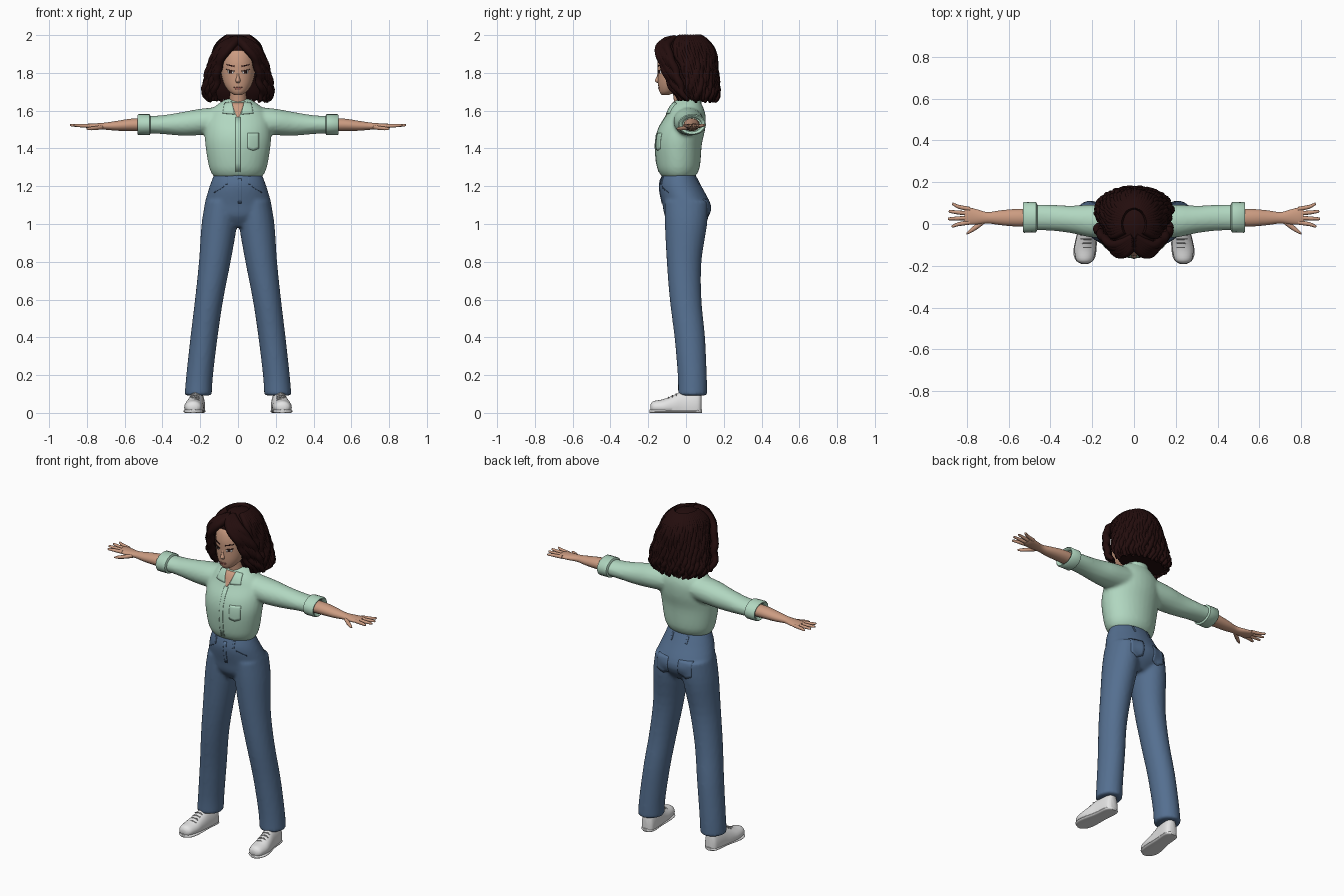
import bpy, bmesh, math, random
from math import sin, cos, pi

random.seed(4)
cube = bpy.data.objects.get("Cube")
if cube:
    bpy.data.objects.remove(cube, do_unlink=True)
SIDES = (("left", 1), ("right", -1))


def material(name, r, g, b):
    m = bpy.data.materials.new(name)
    m.use_nodes = True
    m.diffuse_color = (r, g, b, 1)
    bsdf = next(n for n in m.node_tree.nodes if n.type == "BSDF_PRINCIPLED")
    bsdf.inputs["Base Color"].default_value = (r, g, b, 1)
    bsdf.inputs["Roughness"].default_value = 0.8
    return m


mint = material("mint cotton", .44, .68, .53)
denim = material("blue denim", .09, .16, .28)
seam = material("dark denim", .04, .075, .14)
skin = material("warm skin", .6, .33, .22)
hair_col = material("dark brown hair", .017, .004, .004)
white = material("white leather", .78, .78, .78)
grey = material("grey trim", .4, .4, .4)
lip = material("lips", .4, .14, .11)
dark = material("eye dark", .03, .012, .01)


def smooth(rings, steps):
    """Catmull-Rom interpolation between rings."""
    out = []
    for i in range(len(rings) - 1):
        quad = [rings[min(max(i + k, 0), len(rings) - 1)] for k in (-1, 0, 1, 2)]
        for j in range(steps):
            t = j / steps
            out.append([b + t / 2 * (c - a + t * (2*a - 5*b + 4*c - d + t * (3*(b - c) + d - a)))
                        for a, b, c, d in zip(*quad)])
    return out + [list(rings[-1])]


def add_loft(bm, rings, axis, side=1, steps=4, sides=20, floor=None):
    """Ellipse rings: position on axis, two centre values, two radii."""
    loops = []
    for pos, ca, cb, ra, rb in smooth(rings, steps):
        loop = []
        for k in range(sides):
            a = 2 * pi * k / sides
            co = [ca + ra * cos(a), cb + rb * sin(a)]
            co.insert(axis, pos)
            co[0] *= side
            if floor is not None:
                co[2] = max(floor, co[2])
            loop.append(bm.verts.new(co))
        loops.append(loop)
    for p, q in zip(loops, loops[1:]):
        for k in range(sides):
            n = (k + 1) % sides
            bm.faces.new((p[k], p[n], q[n], q[k]))
    bm.faces.new(loops[0])
    bm.faces.new(loops[-1])


def finish(name, bm, mat):
    bmesh.ops.recalc_face_normals(bm, faces=bm.faces)
    for f in bm.faces:
        f.smooth = True
    me = bpy.data.meshes.new(name)
    bm.to_mesh(me)
    bm.free()
    me.set_sharp_from_angle(angle=math.radians(50))
    me.materials.append(mat)
    ob = bpy.data.objects.new(name, me)
    bpy.context.collection.objects.link(ob)
    return ob


def loft(name, rings, axis, mat, **kw):
    bm = bmesh.new()
    add_loft(bm, rings, axis, **kw)
    return finish(name, bm, mat)


def weld(ob):
    """Fuse overlapping closed lofts into one soft garment."""
    m = ob.modifiers.new("weld", "REMESH")
    m.mode = "VOXEL"
    m.voxel_size = .01
    m.use_smooth_shade = True
    s = ob.modifiers.new("soften", "SMOOTH")
    s.iterations = 4


def plate(name, corners, target, mat, front=True, droop=0, thick=.006):
    """Thin four-cornered patch (x, z) projected on a surface along y."""
    n = 6
    a, b, c, d = corners
    bm = bmesh.new()
    grid = []
    for i in range(n + 1):
        for j in range(n + 1):
            u, v = i / n, j / n
            x, z = [(1-v) * ((1-u)*a[k] + u*b[k]) + v * ((1-u)*d[k] + u*c[k]) for k in (0, 1)]
            z -= droop * v * (1 - abs(2*u - 1))
            grid.append(bm.verts.new((x, -.6 if front else .6, z)))
    for i in range(n):
        for j in range(n):
            k = i * (n + 1) + j
            bm.faces.new((grid[k], grid[k+1], grid[k+n+2], grid[k+n+1]))
    ob = finish(name, bm, mat)
    w = ob.modifiers.new("project", "SHRINKWRAP")
    w.target = target
    w.wrap_method = "PROJECT"
    w.use_project_y = True
    w.use_positive_direction = front
    w.use_negative_direction = not front
    s = ob.modifiers.new("thickness", "SOLIDIFY")
    s.thickness = thick
    s.offset = 0


def box(x0, x1, z0, z1, s=1):
    return [(s*x0, z1), (s*x1, z1), (s*x1, z0), (s*x0, z0)]


def strands(name, paths, mat, depth):
    """Tapered tubes along point paths."""
    cu = bpy.data.curves.new(name, "CURVE")
    cu.dimensions = "3D"
    cu.bevel_depth = depth
    cu.bevel_resolution = 2
    cu.use_fill_caps = True
    for path in paths:
        sp = cu.splines.new("POLY")
        sp.points.add(len(path) - 1)
        for i, (pt, co) in enumerate(zip(sp.points, path)):
            pt.co = (*co, 1)
            pt.radius = 1 - .55 * (i / (len(path) - 1)) ** 4
        sp.use_smooth = True
    cu.materials.append(mat)
    ob = bpy.data.objects.new(name, cu)
    bpy.context.collection.objects.link(ob)


# Jeans
bm = bmesh.new()
add_loft(bm, [(1.275, 0, -.04, .122, .083), (1.2, 0, -.03, .15, .112), (1.1, 0, .004, .178, .128),
              (1.04, 0, .004, .17, .115), (.985, 0, 0, .1, .07)], 2, sides=32)
for _, s in SIDES:
    add_loft(bm, [(1.12, .088, .002, .085, .115), (1, .099, 0, .094, .112), (.8, .123, -.01, .084, .092),
                  (.6, .153, -.002, .075, .084), (.4, .18, .02, .072, .081),
                  (.2, .203, .033, .071, .077), (.092, .211, .035, .072, .077)], 2, side=s, sides=24)
jeans = finish("jeans", bm, denim)
weld(jeans)
plate("fly", box(0, .018, 1.11, 1.24), jeans, denim)
for side, s in SIDES:
    plate(side + "_front_pocket_seam", [(s*.075, 1.2), (s*.125, 1.17), (s*.125, 1.165), (s*.075, 1.195)],
          jeans, seam, thick=.004)
    plate(side + "_back_pocket", box(.035, .115, 1.04, 1.13, s), jeans, denim, False, .02)
    plate(side + "_front_belt_loop", box(.055, .065, 1.21, 1.25, s), jeans, denim, thick=.009)
    plate(side + "_back_belt_loop", box(.045, .055, 1.21, 1.25, s), jeans, denim, False, thick=.009)

# Shirt with sleeves
bm = bmesh.new()
add_loft(bm, [(1.25, 0, -.04, .128, .088), (1.3, 0, -.04, .153, .113), (1.42, 0, -.04, .173, .124),
              (1.5, 0, -.024, .175, .125), (1.57, 0, -.002, .165, .106), (1.62, 0, .002, .125, .088),
              (1.662, 0, .008, .065, .058)], 2, sides=32)
for _, s in SIDES:
    add_loft(bm, [(.08, .012, 1.55, .078, .072), (.2, .014, 1.54, .079, .07), (.3, .022, 1.53, .066, .062),
                  (.4, .03, 1.526, .062, .05), (.49, .032, 1.526, .062, .045)], 0, side=s)
shirt = finish("shirt", bm, mint)
weld(shirt)
plate("open_neck", [(-.035, 1.642), (.035, 1.642), (.004, 1.56), (-.004, 1.56)], shirt, skin, thick=.004)
plate("placket", box(-.012, .012, 1.275, 1.565), shirt, mint)
plate("chest_pocket", box(.05, .11, 1.4, 1.48), shirt, mint, droop=.012)
loft("collar_stand", [(1.62, 0, .02, .08, .06), (1.65, 0, .024, .068, .058), (1.685, 0, .026, .058, .05)], 2, mint)
for side, s in SIDES:
    plate(side + "_collar_wing", [(s*.032, 1.645), (s*.07, 1.638), (s*.08, 1.585), (s*.018, 1.58)],
          shirt, mint, thick=.0095)
    # Rolled cuff with an inner lip
    loft(side + "_cuff", [(.462, .032, 1.526, .06, .045), (.468, .032, 1.526, .072, .056),
                          (.526, .032, 1.526, .074, .056), (.532, .032, 1.526, .068, .05),
                          (.528, .032, 1.526, .058, .042), (.512, .032, 1.526, .05, .038)], 0, mint, side=s, steps=1)
    # Forearm, palm and fingers
    loft(side + "_forearm", [(.45, .03, 1.526, .043, .036), (.56, .03, 1.525, .042, .033),
                             (.64, .03, 1.52, .035, .026), (.7, .03, 1.518, .027, .019),
                             (.75, .034, 1.517, .036, .016), (.79, .038, 1.518, .041, .013),
                             (.81, .04, 1.52, .036, .009)], 0, skin, side=s)
    for i, finger in enumerate(("index", "middle", "ring", "little")):
        y, tip = .008 + .021 * i, (.872, .89, .886, .87)[i]
        spread = (i - 1.3) * .007
        loft(f"{side}_{finger}_finger", [(.785, y, 1.519, .011, .01), (.84, y + spread, 1.521, .0095, .009),
                                         (tip - .006, y + 2*spread, 1.523, .007, .006),
                                         (tip, y + 2*spread, 1.523, .003, .003)], 0, skin, side=s, sides=10)
    loft(side + "_thumb", [(.715, .016, 1.514, .014, .012), (.75, -.01, 1.508, .015, .011),
                           (.785, -.035, 1.505, .01, .009), (.802, -.046, 1.504, .004, .004)],
         0, skin, side=s, sides=10)
    # Shoe, sole and laces
    loft(side + "_shoe", [(-.188, .236, .028, .018, .016), (-.172, .236, .03, .04, .032), (-.12, .234, .03, .051, .042),
                          (-.07, .229, .03, .048, .062), (-.02, .222, .03, .044, .085), (.04, .216, .03, .042, .092),
                          (.07, .214, .03, .036, .088), (.082, .214, .03, .02, .07)], 1, white, side=s, floor=.008)
    loft(side + "_sole", [(-.192, .236, .008, .015, .01), (-.17, .236, .008, .045, .013), (-.12, .234, .008, .055, .013),
                          (-.02, .222, .008, .045, .013), (.06, .215, .008, .043, .013),
                          (.086, .214, .008, .02, .01)], 1, white, side=s, floor=0)
    strands(side + "_laces", [[(s * (.23 + .025*u), -.112 + .02*k, .073 + .009*k - .008*u*u) for u in (-1, -.5, 0, .5, 1)]
                              for k in range(4)], grey, .004)

# Neck, head and nose
loft("neck", [(1.58, 0, -.01, .05, .05), (1.65, 0, -.018, .045, .046), (1.74, 0, -.03, .043, .045)], 2, skin)
head = loft("head", [(1.683, 0, -.11, .018, .018), (1.7, 0, -.095, .046, .045), (1.74, 0, -.07, .074, .078),
                     (1.8, 0, -.05, .09, .1), (1.86, 0, -.04, .095, .11), (1.92, 0, -.03, .085, .1),
                     (1.965, 0, -.02, .045, .05)], 2, skin, sides=28)
loft("nose", [(1.743, 0, -.135, .006, .008), (1.757, 0, -.142, .014, .023), (1.78, 0, -.14, .009, .015),
              (1.815, 0, -.138, .006, .01)], 2, skin, sides=12)

# Face details
plate("mouth", [(-.024, 1.724), (.024, 1.724), (.012, 1.713), (-.012, 1.713)], head, lip, thick=.005)
for side, s in SIDES:
    plate(side + "_eye_white", [(s*.02, 1.809), (s*.056, 1.815), (s*.05, 1.797), (s*.026, 1.797)], head, white, thick=.003)
    plate(side + "_iris", box(.031, .045, 1.797, 1.812, s), head, dark, thick=.005)
    plate(side + "_eyelash", [(s*.018, 1.811), (s*.062, 1.82), (s*.056, 1.813), (s*.02, 1.807)], head, dark, thick=.006)
    plate(side + "_eyebrow", [(s*.018, 1.838), (s*.06, 1.846), (s*.06, 1.841), (s*.018, 1.831)], head, hair_col, thick=.005)

# Hair volume with wavy locks around the sides and back
volume = [(1.998, 0, 0, .02, .03), (1.98, 0, 0, .065, .085), (1.945, 0, 0, .105, .125),
          (1.9, 0, .012, .125, .138), (1.84, 0, .035, .148, .12), (1.76, 0, .055, .168, .11),
          (1.7, 0, .066, .178, .104), (1.66, 0, .07, .155, .09)]
loft("hair_volume", volume, 2, hair_col, sides=28)
locks = []
for k in range(38):
    angle = -.45 + k / 37 * (pi + .9)
    phase, low = random.uniform(0, 6), random.uniform(0, .016)
    path = []
    for z, _, cy, rx, ry in smooth(volume, 4)[3:]:
        drop = (1.98 - z) / .32
        a = angle + .07 * drop * sin(phase + z * 75)
        r = .98 + .05 * drop * cos(phase + z * 75)
        path.append((rx * r * cos(a), cy + ry * r * sin(a), z - low * drop))
    locks.append(path)
strands("hair_locks", locks, hair_col, .019)

# Parted locks framing the face
inner = [(.004, -.1, 1.972), (.04, -.142, 1.938), (.083, -.137, 1.885), (.106, -.112, 1.82),
         (.113, -.09, 1.76), (.125, -.06, 1.7), (.125, -.03, 1.655)]
outer = [(.004, -.06, 1.98), (.08, -.1, 1.945), (.125, -.085, 1.885), (.15, -.06, 1.82),
         (.165, -.04, 1.76), (.175, -.02, 1.7), (.16, .005, 1.655)]
for side, s in SIDES:
    paths = []
    for k in range(6):
        f, phase = k / 5, random.uniform(0, 6)
        blend = [[p + f * (q - p) for p, q in zip(a, b)] for a, b in zip(inner, outer)]
        path = []
        for i, (x, y, z) in enumerate(smooth(blend, 4)):
            w = .007 * i / 24
            path.append((s * (x + w * sin(phase + z * 75)), y + w * cos(phase + z * 75), z))
        paths.append(path)
    strands(side + "_face_locks", paths, hair_col, .022)
